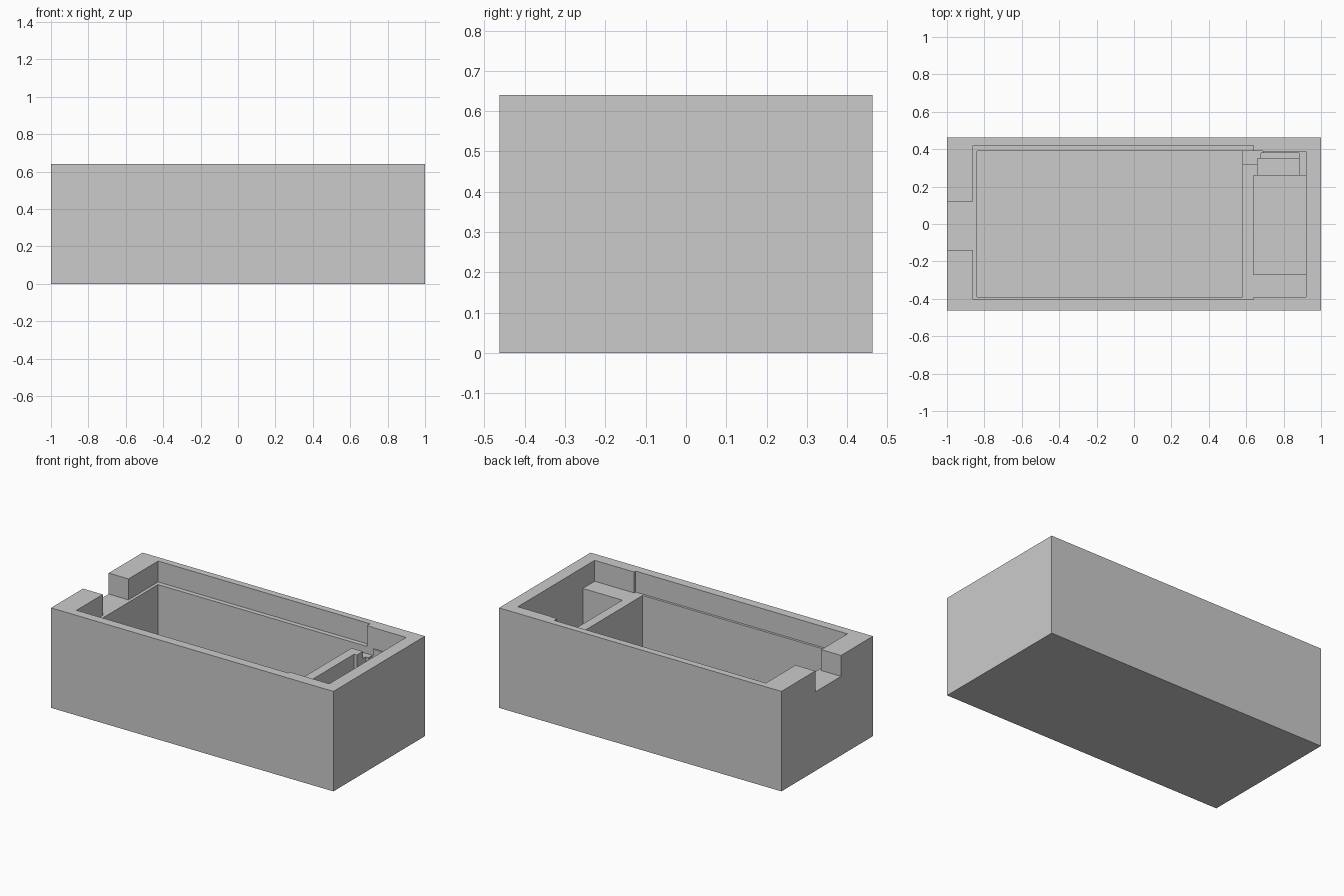
import bpy
from mathutils import Vector

default = bpy.data.objects.get("Cube")
if default:
    bpy.data.objects.remove(default, do_unlink=True)

# Single grey plastic
grey = bpy.data.materials.new("grey_plastic")
grey.use_nodes = True
colour = (0.6, 0.6, 0.6, 1)
grey.diffuse_color = colour
grey.node_tree.nodes["Principled BSDF"].inputs["Base Color"].default_value = colour

HEIGHT = 0.64
LEDGE = 0.506   # lid ledge, cable exit and end shelves
FLOOR = 0.07    # bottom of the deep bays


def box(name, x, y, z):
    """Box from (min, max) ranges on each axis."""
    low, high = (Vector(p) for p in zip(x, y, z))
    bpy.ops.mesh.primitive_cube_add(size=1, location=(low + high) / 2)
    obj = bpy.context.object
    obj.name = name
    obj.scale = high - low
    bpy.ops.object.transform_apply(location=True, rotation=False, scale=True)
    obj.data.materials.append(grey)
    return obj


def cut(body, name, x, y, floor):
    """Cut an open-topped pocket down to the given floor."""
    cutter = box(name, x, y, (floor, HEIGHT + 0.1))
    cutter.hide_render = True
    bpy.context.view_layer.objects.active = body
    mod = body.modifiers.new(name, "BOOLEAN")
    mod.operation = "DIFFERENCE"
    mod.solver = "EXACT"
    mod.object = cutter
    bpy.ops.object.modifier_apply(modifier=name)
    bpy.data.objects.remove(cutter, do_unlink=True)


# Solid block that the tray is carved from
tray = box("enclosure_tray", (-1, 1), (-0.463, 0.463), (0, HEIGHT))

# Shallow lid recess and the cable exit through the end wall
cut(tray, "lid_recess", (-0.86, 0.64), (-0.405, 0.42), LEDGE)
cut(tray, "cable_exit", (-1.1, -0.85), (-0.14, 0.12), LEDGE)

# Main bay, leaving the partition wall
cut(tray, "main_bay", (-0.84, 0.58), (-0.39, 0.39), FLOOR)

# End bay with a shelf on both sides
cut(tray, "end_bay_shelves", (0.62, 0.92), (-0.39, 0.387), LEDGE)
cut(tray, "end_bay", (0.64, 0.92), (-0.27, 0.26), FLOOR)

# Wire slot across the partition and stepped pocket in the rear shelf
cut(tray, "wire_slot", (0.55, 0.69), (0.32, 0.39), 0.46)
cut(tray, "shelf_pocket", (0.66, 0.883), (0.25, 0.35), 0.40)
cut(tray, "pocket_step", (0.68, 0.883), (0.34, 0.38), 0.45)
